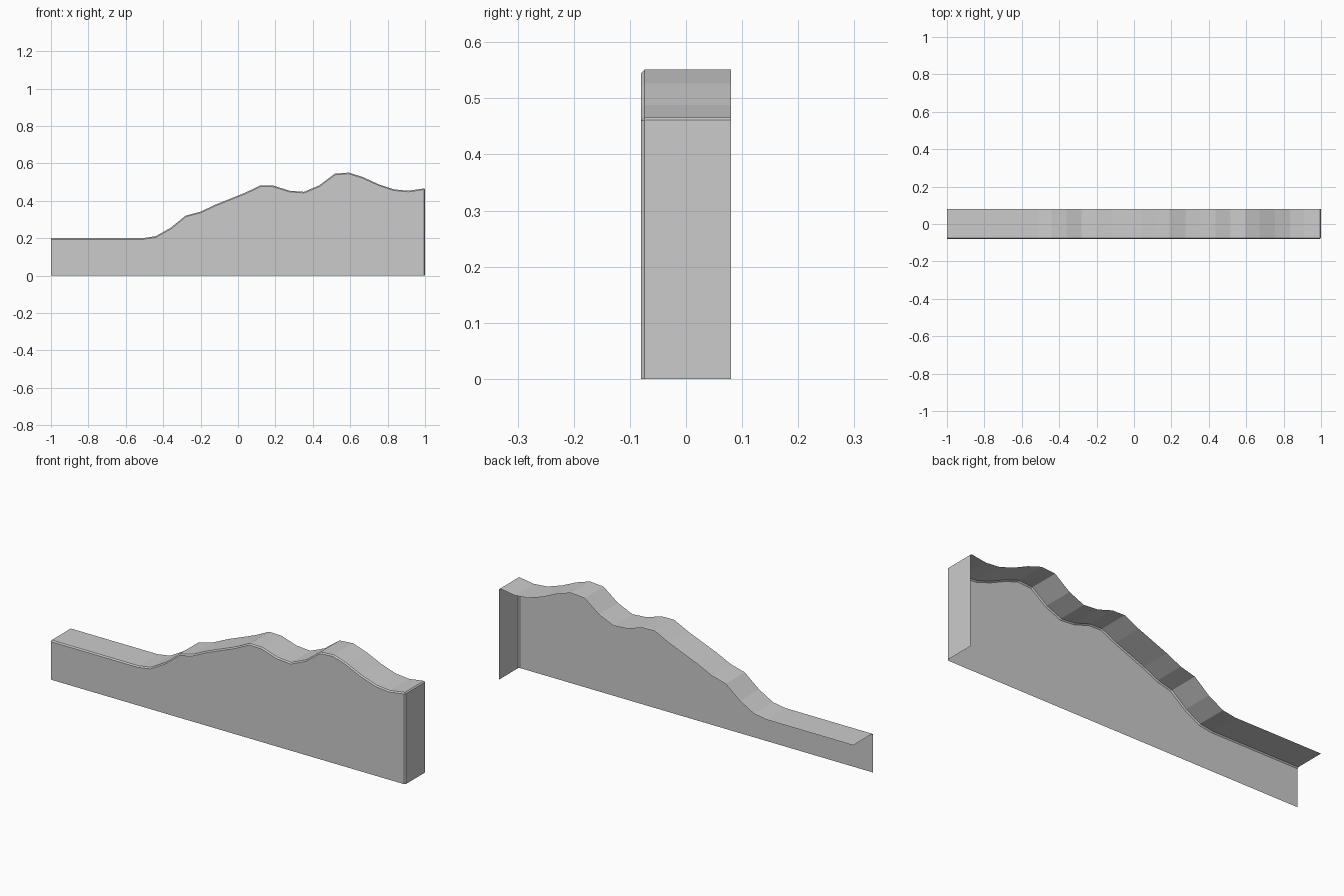
import bpy
import bmesh

if "Cube" in bpy.data.objects:
    bpy.data.objects.remove(bpy.data.objects["Cube"])

HALF_DEPTH = 0.08
BEVEL = 0.006

# Ridge line of the wall, left to right (x, z)
ridge = [(-1, .2), (-.51, .2), (-.44, .211), (-.36, .256), (-.28, .321),
         (-.20, .342), (-.12, .38), (.04, .444), (.12, .483), (.19, .481),
         (.275, .454), (.353, .448), (.435, .483), (.517, .545), (.594, .551),
         (.67, .526), (.753, .488), (.834, .461), (.91, .454), (1, .467)]
outline = ridge + [(1, 0)]

bm = bmesh.new()
front = [bm.verts.new((x, -HALF_DEPTH, z)) for x, z in outline]
back = [bm.verts.new((x, HALF_DEPTH, z)) for x, z in outline]

# Front panel, open at the bottom, back and left end
corner = bm.verts.new((-1, -HALF_DEPTH, 0))
bm.faces.new(front + [corner])

# Top strip and right end panel
for i in range(len(outline) - 1):
    bm.faces.new((front[i], back[i], back[i + 1], front[i + 1]))
bmesh.ops.recalc_face_normals(bm, faces=bm.faces)
bm.normal_update()
bm.faces.ensure_lookup_table()
if bm.faces[0].normal.y > 0:
    bmesh.ops.reverse_faces(bm, faces=bm.faces)

# Narrow chamfer on the front rim and the top right edge
rim = [bm.edges.get((front[i], front[i + 1])) for i in range(len(outline) - 1)]
rim.append(bm.edges.get((front[-2], back[-2])))
bmesh.ops.bevel(bm, geom=rim, offset=BEVEL, segments=1, profile=0.5,
                affect='EDGES', clamp_overlap=True)

mesh = bpy.data.meshes.new("wavy_wall")
bm.to_mesh(mesh)
bm.free()
wall = bpy.data.objects.new("wavy_wall", mesh)
bpy.context.collection.objects.link(wall)
